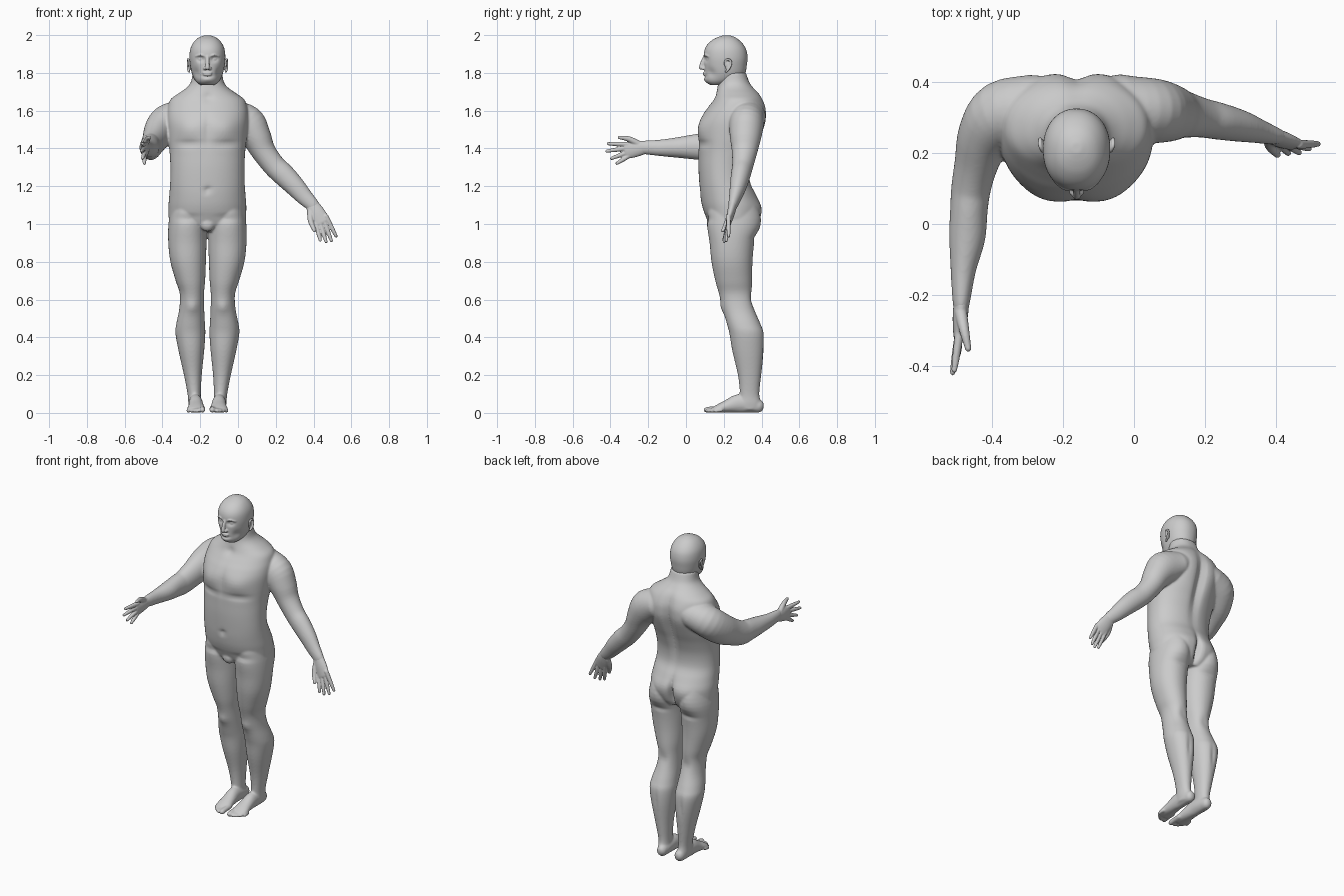
import bpy, bmesh, math
from mathutils import Vector, Matrix

CX = -0.162  # body's plane of symmetry


def spline(rows, n=4):
    """Catmull-Rom interpolation of rows of numbers."""
    out = []
    for i in range(len(rows) - 1):
        a, b, c, d = (rows[max(0, min(len(rows) - 1, i + k))] for k in (-1, 0, 1, 2))
        for s in range(n):
            t = s / n
            out.append([0.5 * (2 * q + (r - p) * t + (2 * p - 5 * q + 4 * r - w) * t * t
                               + (3 * q - p - 3 * r + w) * t ** 3) for p, q, r, w in zip(a, b, c, d)])
    out.append(list(rows[-1]))
    return out


def skin(bm, rings):
    loops = [[bm.verts.new(p) for p in ring] for ring in rings]
    for a, b in zip(loops, loops[1:]):
        for i in range(len(a)):
            j = (i + 1) % len(a)
            bm.faces.new((a[i], a[j], b[j], b[i]))
    bm.faces.new(loops[0][::-1])
    bm.faces.new(loops[-1])


def stack(bm, rows, power=2.0, seg=48):
    """Horizontal sections: z, centre x, half width, front y, back y."""
    rings = []
    for z, x, hw, yf, yb in spline(rows):
        ring = []
        for i in range(seg):
            a = 2 * math.pi * i / seg
            c, s = math.cos(a), math.sin(a)
            ring.append((x + hw * math.copysign(abs(c) ** (2 / power), c),
                         (yf + yb) / 2 + (yb - yf) / 2 * math.copysign(abs(s) ** (2 / power), s), z))
        rings.append(ring)
    skin(bm, rings)


def tube(bm, rows, ref, seg=20, n=4):
    """Limb along a path: x, y, z, radius along ref, radius across; rounded ends."""
    rows = spline(rows, n)
    pts = [Vector(r[:3]) for r in rows]
    tan = [(pts[min(i + 1, len(pts) - 1)] - pts[max(i - 1, 0)]).normalized() for i in range(len(pts))]
    data = [(p, t, r[3], r[4]) for p, t, r in zip(pts, tan, rows)]

    def cap(p, t, a, b, sign):
        m = min(a, b)
        return [(p + t * sign * m * k, t, a * f, b * f) for k, f in ((0.5, 0.87), (0.8, 0.6), (0.95, 0.31))]
    data = cap(*data[0], -1)[::-1] + data + cap(*data[-1], 1)
    rings = []
    for p, t, a, b in data:
        u = Vector(ref)
        u = (u - t * u.dot(t)).normalized()
        v = t.cross(u)
        rings.append([p + u * a * math.cos(2 * math.pi * i / seg) + v * b * math.sin(2 * math.pi * i / seg)
                      for i in range(seg)])
    skin(bm, rings)


def ball(bm, centre, size):
    bmesh.ops.create_uvsphere(bm, u_segments=20, v_segments=12, radius=1,
                              matrix=Matrix.Translation(centre) @ Matrix.Diagonal((*size, 1)))


def push(bm, centre, reach, move):
    """Soft local bulge or dent."""
    for v in bm.verts:
        d = sum(((v.co[i] - centre[i]) / reach[i]) ** 2 for i in range(3))
        if d < 9:
            v.co += Vector(move) * math.exp(-d)


def finish(name, bm, voxel, smooth):
    bmesh.ops.recalc_face_normals(bm, faces=bm.faces)
    me = bpy.data.meshes.new(name)
    bm.to_mesh(me)
    bm.free()
    ob = bpy.data.objects.new(name, me)
    bpy.context.collection.objects.link(ob)
    m = ob.modifiers.new("fuse", 'REMESH')
    m.mode = 'VOXEL'
    m.voxel_size = voxel
    m.use_smooth_shade = True
    s = ob.modifiers.new("soften", 'SMOOTH')
    s.factor = 0.5
    s.iterations = smooth
    return ob


# --- body: torso and neck
bm = bmesh.new()
torso = [(.96, .12, .16, .35), (1.0, .195, .122, .38), (1.08, .206, .09, .40), (1.15, .202, .076, .375),
         (1.22, .197, .07, .342), (1.30, .196, .066, .342), (1.38, .20, .066, .365), (1.45, .208, .065, .392),
         (1.53, .215, .07, .415), (1.58, .215, .09, .42), (1.62, .21, .118, .418), (1.66, .195, .146, .405),
         (1.69, .155, .158, .388), (1.72, .112, .166, .36), (1.75, .088, .17, .337), (1.80, .078, .174, .318)]
stack(bm, [(z, CX, w, f, b) for z, w, f, b in torso], 2.15, 72)
ball(bm, (CX, .14, 1.0), (.04, .03, .04))
# legs, feet and toes on both sides
leg = [(1.10, .105, .085, .12, .37), (1.0, .106, .10, .112, .39), (.9, .106, .101, .125, .362),
       (.8, .102, .094, .135, .352), (.7, .09, .078, .155, .35), (.63, .082, .064, .175, .35),
       (.55, .083, .066, .195, .362), (.47, .089, .076, .217, .395), (.42, .09, .079, .23, .413),
       (.33, .085, .068, .245, .413), (.2, .077, .047, .275, .398), (.1, .07, .035, .285, .388),
       (.05, .067, .034, .275, .398), (.015, .065, .03, .28, .398)]
foot = [(.062, .382, .036, .031, .036), (.062, .33, .045, .035, .045), (.062, .275, .049, .037, .049),
        (.06, .22, .035, .041, .035), (.06, .18, .025, .046, .025), (.061, .155, .018, .045, .018)]
for s in (-1, 1):
    stack(bm, [(z, CX + s * o, w, f, b) for z, o, w, f, b in leg], 2.1)
    tube(bm, [(CX + s * o, y, z, a, b) for o, y, z, a, b in foot], (1, 0, 0), 28)
    for k in range(5):
        o, r = (.026, .0155) if k == 0 else (.036 + .0165 * k, .0115 - .0005 * k)
        tip = .108 + .003 * k * k
        tube(bm, [(CX + s * o, .185, r + .006, r, r), (CX + s * o, tip + .03, r + .005, r, r),
                  (CX + s * o, tip, r, r, r)], (1, 0, 0), 12, 3)
# lowered arm
tube(bm, [(-.04, .325, 1.575, .09, .085), (.045, .32, 1.53, .092, .10), (.097, .315, 1.46, .083, .08),
          (.135, .31, 1.385, .068, .065), (.19, .30, 1.31, .056, .06), (.24, .29, 1.262, .052, .06),
          (.298, .277, 1.203, .045, .054), (.35, .262, 1.145, .034, .045), (.39, .25, 1.105, .026, .037),
          (.40, .246, 1.09, .022, .035)], (0, 1, 0), 32)
# arm reaching forward
tube(bm, [(-.29, .325, 1.575, .085, .09), (-.37, .31, 1.54, .095, .095), (-.42, .25, 1.485, .092, .078),
          (-.445, .17, 1.44, .08, .062), (-.46, .10, 1.412, .073, .056), (-.466, .04, 1.408, .066, .053),
          (-.471, -.04, 1.405, .055, .051), (-.482, -.13, 1.403, .044, .036), (-.487, -.21, 1.405, .037, .026),
          (-.488, -.235, 1.404, .035, .022)], (0, 0, 1), 32)
# muscle relief: spine, chest, belly, buttocks, knees, calves
push(bm, (CX, .41, 1.45), (.028, .09, .20), (0, -.028, 0))
push(bm, (CX, .40, 1.03), (.016, .08, .09), (0, -.045, 0))
push(bm, (CX, .07, 1.50), (.02, .06, .08), (0, .008, 0))
push(bm, (CX, .07, 1.18), (.018, .05, .015), (0, .012, 0))
push(bm, (CX, .17, 1.665), (.025, .04, .025), (0, .012, 0))
for s in (-1, 1):
    push(bm, (CX + s * .09, .10, 1.50), (.07, .06, .05), (0, -.013, 0))
    push(bm, (CX + s * .10, .09, 1.425), (.08, .06, .018), (0, .010, 0))
    push(bm, (CX + s * .09, .40, 1.56), (.06, .07, .10), (0, .012, 0))
    push(bm, (CX + s * .10, .39, 1.05), (.06, .07, .07), (0, .010, 0))
    push(bm, (CX + s * .10, .38, .93), (.07, .05, .02), (0, -.012, 0))
    push(bm, (CX + s * .11, .11, 1.03), (.07, .06, .015), (0, .008, 0))
    push(bm, (CX + s * .08, .20, .56), (.03, .04, .03), (0, -.010, 0))
    push(bm, (CX + s * .08, .35, .60), (.03, .04, .04), (0, -.010, 0))
    push(bm, (CX + s * .088, .41, .36), (.012, .04, .07), (0, -.008, 0))
finish("body", bm, .006, 6)

# --- head
bm = bmesh.new()
skull = [(1.735, .035, .13, .20), (1.75, .056, .108, .255), (1.77, .071, .10, .30), (1.80, .083, .099, .315),
         (1.84, .091, .097, .322), (1.88, .095, .094, .326), (1.92, .092, .098, .32), (1.95, .081, .113, .304),
         (1.975, .062, .14, .28), (1.99, .04, .17, .257), (1.999, .014, .20, .23)]
stack(bm, [(z, CX, w, f, b) for z, w, f, b in skull], 2.15, 80)
push(bm, (CX, .10, 1.765), (.03, .05, .014), (0, -.006, 0))
push(bm, (CX, .10, 1.782), (.03, .05, .007), (0, .007, 0))
for s in (-1, 1):
    push(bm, (CX + s * .035, .10, 1.872), (.021, .04, .013), (0, .015, 0))
    push(bm, (CX + s * .062, .13, 1.80), (.02, .04, .025), (-s * .006, .005, 0))
    ball(bm, (CX + s * .034, .121, 1.872), (.015, .013, .012))
    tube(bm, [(CX + s * .012, .102, 1.888, .006, .007), (CX + s * .035, .103, 1.895, .006, .008),
              (CX + s * .06, .122, 1.888, .005, .007)], (0, 0, 1), 12)
    ball(bm, (CX + s * .013, .093, 1.824), (.009, .013, .009))
tube(bm, [(CX, .103, 1.888, .011, .011), (CX, .088, 1.855, .010, .012), (CX, .080, 1.828, .012, .012)],
     (1, 0, 0), 16)
for z, h, w in ((1.800, .006, .026), (1.790, .006, .023)):
    ball(bm, (CX, .099, z), (w, .009, h))
finish("head", bm, .004, 3)

# --- ears
for s, side in ((-1, "right"), (1, "left")):
    bm = bmesh.new()
    rim = [(CX + s * (.097 + .006 * (y > .22)), y, z, .006, .006) for y, z in
           ((.208, 1.84), (.208, 1.862), (.222, 1.872), (.237, 1.862), (.237, 1.842), (.226, 1.82), (.212, 1.806))]
    tube(bm, rim, (1, 0, 0), 10)
    ball(bm, (CX + s * .093, .221, 1.841), (.009, .015, .028))
    finish(side + "_ear", bm, .003, 3)


# --- hands
def hand(name, wrist, knuckle, across, tips, thumb):
    bm = bmesh.new()
    w, k, u = Vector(wrist), Vector(knuckle), Vector(across).normalized()
    tube(bm, [(*w, .035, .022), (*w.lerp(k, .5), .043, .021), (*k, .045, .015)], u, 24)
    for off, tip in zip((.034, .011, -.012, -.033), tips):
        a, b = k + u * off, Vector(tip)
        tube(bm, [(*a.lerp(b, -.2), .013, .013), (*a.lerp(b, .5), .0115, .011), (*a.lerp(b, .94), .0085, .008)],
             u, 14)
    b, a = Vector(thumb), w.lerp(k, .25) + u * .022
    tube(bm, [(*a, .018, .018), (*(a.lerp(b, .5) + u * .010), .015, .014), (*b, .0095, .009)], u, 14)
    finish(name, bm, .0035, 3)


hand("left_hand", (.39, .25, 1.105), (.445, .225, 1.01), (-1, 0, -.4),
     ((.437, .198, .908), (.468, .20, .90), (.497, .212, .905), (.522, .226, .93)), (.405, .195, .965))
hand("right_hand", (-.487, -.22, 1.405), (-.495, -.315, 1.39), (0, -.25, 1),
     ((-.508, -.418, 1.425), (-.513, -.426, 1.385), (-.506, -.40, 1.345), (-.496, -.37, 1.318)),
     (-.468, -.352, 1.458))
